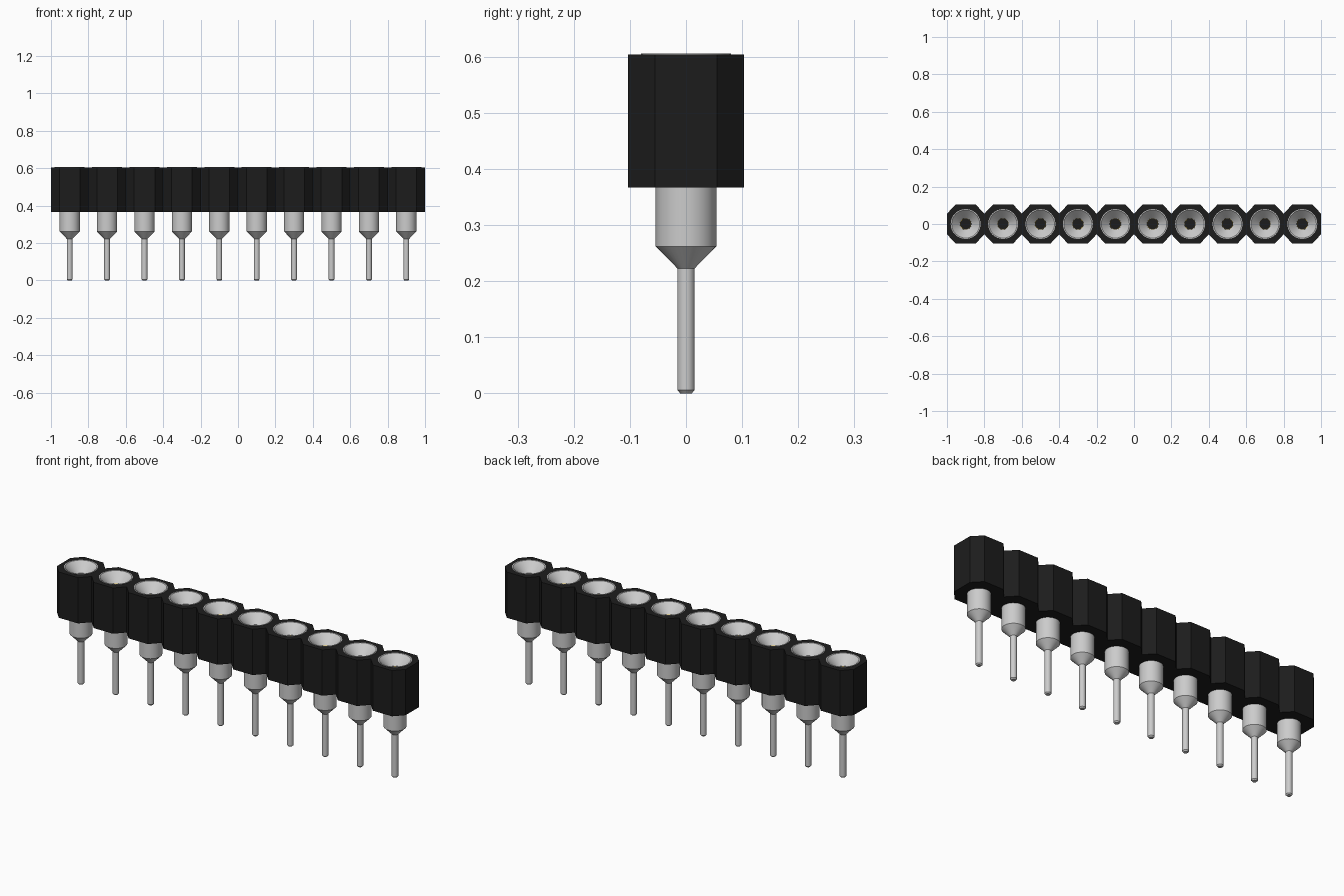
import bpy, bmesh, math

if "Cube" in bpy.data.objects:
    bpy.data.objects.remove(bpy.data.objects["Cube"])

COUNT, PITCH = 10, 0.2
HALF_Y, FLAT = 0.103, 0.055
Z0, Z1 = 0.367, 0.604
CENTRES = [(i - (COUNT - 1) / 2) * PITCH for i in range(COUNT)]


def material(name, rgb):
    m = bpy.data.materials.new(name)
    m.diffuse_color = (*rgb, 1)
    m.use_nodes = True
    m.node_tree.nodes["Principled BSDF"].inputs["Base Color"].default_value = m.diffuse_color
    return m


def finish(name, bm, mat=None):
    bmesh.ops.recalc_face_normals(bm, faces=bm.faces)
    me = bpy.data.meshes.new(name)
    bm.to_mesh(me)
    bm.free()
    if mat:
        me.materials.append(mat)
    ob = bpy.data.objects.new(name, me)
    bpy.context.collection.objects.link(ob)
    return ob


def lathe(bm, profile, x=0, segs=32, caps=True):
    """Revolve (radius, z) points around a vertical axis at x."""
    rings = [[bm.verts.new((x + r * math.cos(2 * math.pi * k / segs),
                            r * math.sin(2 * math.pi * k / segs), z))
              for k in range(segs)] for r, z in profile]
    for a, b in zip(rings, rings[1:]):
        for k in range(segs):
            n = (k + 1) % segs
            bm.faces.new((a[k], a[n], b[n], b[k]))
    if caps:
        bm.faces.new(rings[0])
        bm.faces.new(rings[-1])


def smooth(ob):
    bpy.ops.object.select_all(action='DESELECT')
    ob.select_set(True)
    bpy.context.view_layer.objects.active = ob
    bpy.ops.object.shade_smooth_by_angle(angle=math.radians(30))


black = material("black_plastic", (0.012, 0.012, 0.012))
gold = material("gold", (0.75, 0.52, 0.08))

# Housing: a row of chamfered cells as one extruded outline
half = PITCH / 2
front = [(-COUNT * half, -FLAT)]
for c in CENTRES:
    front += [(c - FLAT, -HALF_Y), (c + FLAT, -HALF_Y), (c + half, -FLAT)]
outline = front + [(-x, -y) for x, y in front]
bm = bmesh.new()
base = bm.faces.new([bm.verts.new((x, y, Z0)) for x, y in outline])
top = bmesh.ops.extrude_face_region(bm, geom=[base], use_keep_orig=True)
bmesh.ops.translate(bm, vec=(0, 0, Z1 - Z0),
                    verts=[v for v in top["geom"] if isinstance(v, bmesh.types.BMVert)])
housing = finish("housing", bm, black)

# Blind round pockets in the housing for the socket cups
bm = bmesh.new()
for c in CENTRES:
    lathe(bm, [(0.08, 0.45), (0.08, 0.7)], c)
cutter = finish("pocket_cutter", bm, black)
cutter.hide_render = True
cutter.hide_viewport = True
cut = housing.modifiers.new("pockets", 'BOOLEAN')
cut.object = cutter
cut.operation = 'DIFFERENCE'
cut.solver = 'EXACT'

# Turned pin: tail, shoulder, cup, funnel and bore in one profile
pin_profile = [(0.010, 0), (0.0155, 0.006), (0.0155, 0.223), (0.054, 0.262),
               (0.054, 0.46), (0.080, 0.46), (0.080, 0.606), (0.075, 0.606),
               (0.030, 0.560), (0.030, 0.42)]
bm = bmesh.new()
lathe(bm, pin_profile)
pin = finish("socket_pin", bm)
smooth(pin)

# Gold contact sleeve lining the bore
bm = bmesh.new()
lathe(bm, [(0.0295, 0.43), (0.0295, 0.559), (0.027, 0.557), (0.027, 0.43)], caps=False)
sleeve = finish("contact_sleeve", bm, gold)
smooth(sleeve)

# Repeat pin and sleeve along the row
for part in (pin, sleeve):
    part.location.x = CENTRES[0]
    for c in CENTRES[1:]:
        copy = part.copy()
        copy.location.x = c
        bpy.context.collection.objects.link(copy)
